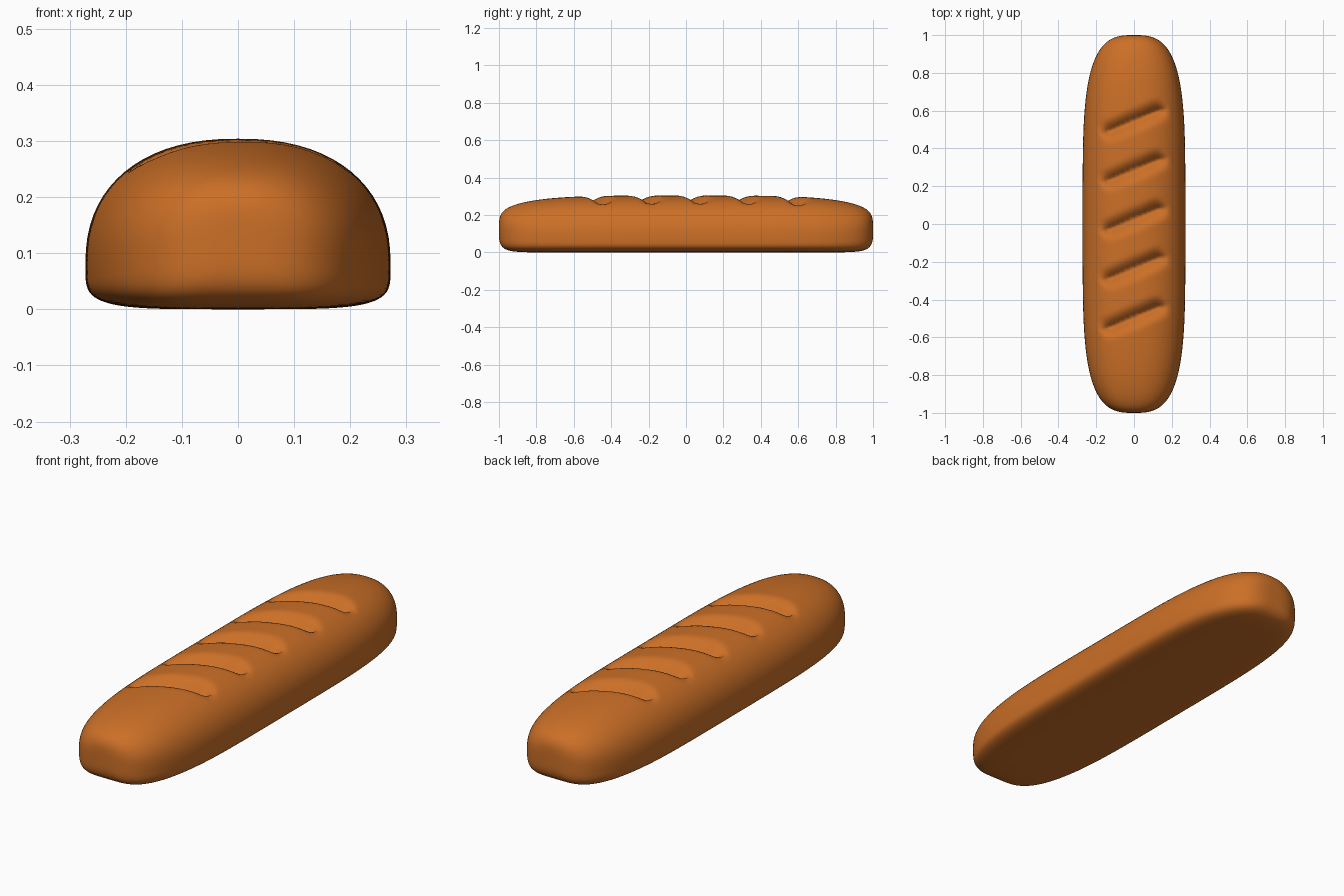
import bpy, bmesh, math

default = bpy.data.objects.get("Cube")
if default:
    bpy.data.objects.remove(default, do_unlink=True)

STATIONS, SIDES = 320, 72
HALF_WIDTH, HEIGHT = 0.272, 0.304
SLASH_SLOPE = math.atan(0.42)
SLASHES = [0.025 + 0.26 * i for i in range(-2, 3)]


def taper(y, a, b):
    """Rounded fall-off from 1 in the middle to 0 at the loaf's tips."""
    return max(0.0, 1 - abs(y) ** a) ** (1 / b)


def spow(v, p):
    return math.copysign(abs(v) ** p, v)


def slash_depth(x, y):
    """Depth of the diagonal scoring cuts at a point on the crust."""
    depth = 0.0
    for centre in SLASHES:
        dy = y - centre
        along = x * math.cos(SLASH_SLOPE) + dy * math.sin(SLASH_SLOPE)
        across = abs(dy * math.cos(SLASH_SLOPE) - x * math.sin(SLASH_SLOPE))
        cut = max(0.0, 1 - across / 0.075) ** 2
        fade = min(1.0, max(0.0, (0.195 - abs(along)) / 0.06))
        depth += 0.055 * cut * fade * fade * (3 - 2 * fade)
    return depth


def section_point(y, angle):
    """Domed upper half, flat-bottomed lower half."""
    c, s = math.cos(angle), math.sin(angle)
    width = HALF_WIDTH * taper(y, 4.3, 3)
    middle = 0.08 + 0.04 * y ** 6
    if s >= 0:
        p, reach = 2.3, (HEIGHT - middle) * taper(y, 4.3, 4)
    else:
        p, reach = 4.5, middle * taper(y, 20, 4)
    x = width * spow(c, 2 / p)
    z = middle + reach * spow(s, 2 / p)
    if s > 0:
        z -= slash_depth(x, y)
    return x, y, z


# Crust colour
crust = bpy.data.materials.new("golden_brown_crust")
crust.use_nodes = True
colour = (0.6, 0.16, 0.02, 1)
crust.diffuse_color = colour
crust.node_tree.nodes["Principled BSDF"].inputs["Base Color"].default_value = colour

# Loaf lofted from tip to tip
bm = bmesh.new()
rings = []
for i in range(1, STATIONS):
    y = math.sin(math.pi * (i / STATIONS - 0.5))
    rings.append([bm.verts.new(section_point(y, math.tau * k / SIDES))
                  for k in range(SIDES)])
for a, b in zip(rings, rings[1:]):
    for k in range(SIDES):
        n = (k + 1) % SIDES
        bm.faces.new((a[k], a[n], b[n], b[k]))

# Close both tips
for ring, y in ((rings[0], -1), (rings[-1], 1)):
    tip = bm.verts.new((0, y, 0.12))
    for k in range(SIDES):
        bm.faces.new((ring[k], ring[(k + 1) % SIDES], tip))
bmesh.ops.recalc_face_normals(bm, faces=bm.faces)
for face in bm.faces:
    face.smooth = True

mesh = bpy.data.meshes.new("bread_loaf")
bm.to_mesh(mesh)
bm.free()
mesh.materials.append(crust)
loaf = bpy.data.objects.new("bread_loaf", mesh)
bpy.context.collection.objects.link(loaf)
